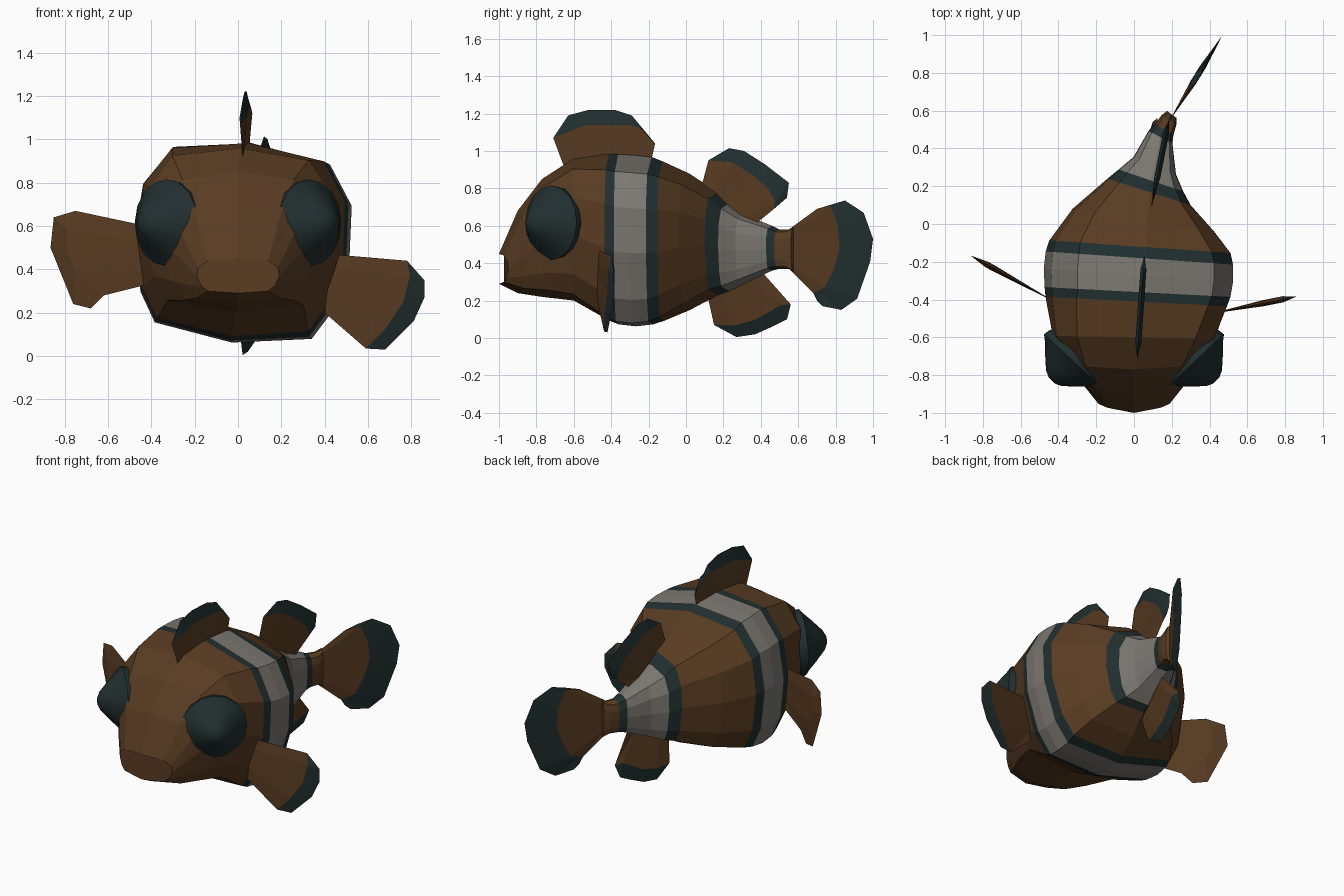
import bpy
import bmesh
from math import sin, cos, tan, pi, radians
from mathutils import Vector

default = bpy.data.objects.get("Cube")
if default:
    bpy.data.objects.remove(default, do_unlink=True)


def material(name, red, green, blue):
    mat = bpy.data.materials.new(name)
    mat.use_nodes = True
    colour = (red, green, blue, 1)
    mat.diffuse_color = colour
    mat.node_tree.nodes["Principled BSDF"].inputs["Base Color"].default_value = colour
    return mat


orange = material("burnt orange", .1, .045, .016)
dark = material("dark teal", .015, .028, .029)
pale = material("pale grey", .2, .185, .165)
PALETTE = (orange, dark, pale)
ORANGE, DARK, PALE = range(len(PALETTE))


def finish(name, bm):
    """Clean up a bmesh and turn it into an object with the shared palette."""
    bmesh.ops.remove_doubles(bm, verts=bm.verts, dist=.0005)
    bmesh.ops.recalc_face_normals(bm, faces=bm.faces)
    mesh = bpy.data.meshes.new(name)
    bm.to_mesh(mesh)
    bm.free()
    for mat in PALETTE:
        mesh.materials.append(mat)
    obj = bpy.data.objects.new(name, mesh)
    bpy.context.collection.objects.link(obj)
    return obj


def loft(name, rings, colours, cap_colours):
    """Skin closed rings of points, one colour index per band."""
    bm = bmesh.new()
    loops = [[bm.verts.new(point) for point in ring] for ring in rings]
    for first, second, colour in zip(loops, loops[1:], colours):
        for i in range(len(first)):
            j = (i + 1) % len(first)
            bm.faces.new((first[i], first[j], second[j], second[i])).material_index = colour
    for loop, colour in zip((loops[0], loops[-1]), cap_colours):
        bm.faces.new(loop).material_index = colour
    return finish(name, bm)


# Body: one boxy cross-section, resized and turned along a bending spine
half = [(0, 1), (.73, .88), (.97, .49), (1, -.03), (.89, -.59), (.73, -.88), (0, -1)]
section = half + [(-x, z) for x, z in reversed(half[1:-1])]


def body_ring(y, centre, width, low, high, yaw, roll, bulge):
    yaw, roll = radians(yaw), radians(roll)
    middle, height = (low + high) / 2, (high - low) / 2
    points = []
    for sx, sz in section:
        x, z = sx * width, sz * height
        x, z = x * cos(roll) + z * sin(roll), z * cos(roll) - x * sin(roll)
        points.append((centre + x * cos(yaw), y - x * tan(yaw) + bulge * sx * sx, middle + z))
    return points


# y, centre x, half width, low z, high z, yaw, roll, bulge, colour of the band behind
stations = [
    (-1, 0, .19, .29, .45, 0, 0, .05, ORANGE),
    (-.9, 0, .27, .24, .68, 0, 0, .05, ORANGE),
    (-.77, 0, .35, .22, .85, 0, 0, .03, ORANGE),
    (-.6, 0, .43, .2, .96, 1, 2, 0, ORANGE),
    (-.41, .01, .48, .09, .985, 3, 5, 0, DARK),
    (-.36, .015, .49, .07, .985, 3, 6, 0, PALE),
    (-.27, .02, .5, .06, .98, 4, 6, 0, PALE),
    (-.18, .025, .495, .07, .97, 4, 6, 0, DARK),
    (-.12, .03, .48, .09, .945, 4, 5, 0, ORANGE),
    (.02, .05, .38, .15, .88, 9, 3, 0, ORANGE),
    (.17, .08, .23, .23, .78, 17, 1, 0, DARK),
    (.23, .09, .18, .25, .72, 18, 0, 0, PALE),
    (.31, .11, .12, .29, .66, 21, 0, 0, PALE),
    (.46, .14, .07, .36, .6, 25, 0, 0, DARK),
    (.5, .16, .055, .37, .58, 27, 0, 0, ORANGE),
    (.55, .185, .045, .37, .58, 30, 0, 0, ORANGE),
    (.58, .2, .03, .35, .6, 32, 0, 0, ORANGE),
]
loft("body", [body_ring(*row[:-1]) for row in stations],
     [row[-1] for row in stations], (ORANGE, ORANGE))

# Eyes: rimmed, blunt cones facing outward and forward
eye_profile = [(.17, -.06), (.195, -.01), (.2, .025), (.18, .04),
               (.125, .095), (.06, .155), (.025, .172)]
SIDES = 16
for side, label in ((1, "left"), (-1, "right")):
    facing = Vector((side * .69, -.72, .02)).normalized()
    across = facing.cross(Vector((0, 0, 1))).normalized()
    upward = across.cross(facing)
    base = Vector((side * .315, -.705, .615))
    rings = []
    for radius, depth in eye_profile:
        turns = [2 * pi * i / SIDES for i in range(SIDES)]
        rings.append([base + facing * depth
                      + (across * cos(t) + upward * sin(t)) * radius for t in turns])
    eye = loft(label + "_eye", rings, [DARK] * len(rings), (DARK, DARK))
    bpy.ops.object.select_all(action="DESELECT")
    eye.select_set(True)
    bpy.context.view_layer.objects.active = eye
    bpy.ops.object.shade_smooth_by_angle(angle=radians(40))


# Fins: thin lens-shaped plates with a coloured band between border and edge
def fin(name, root, border, edge, place, band=DARK, thickness=.016):
    count = len(edge)
    start, end = Vector(root[0]), Vector(root[1])
    root_row = [start.lerp(end, i / (count - 1)) for i in range(count)]
    origin = place(0, 0)
    normal = (place(1, 0) - origin).cross(place(0, 1) - origin).normalized()
    bm = bmesh.new()
    for side in (1, -1):
        rows = []
        for row, swell in ((root_row, 0), (border, thickness), (edge, 0)):
            verts = []
            for i, (u, v) in enumerate(row):
                offset = swell * side if 0 < i < count - 1 else 0
                verts.append(bm.verts.new(place(u, v) + normal * offset))
            rows.append(verts)
        for lower, upper, colour in zip(rows, rows[1:], (ORANGE, band)):
            for i in range(count - 1):
                quad = (lower[i], lower[i + 1], upper[i + 1], upper[i])
                bm.faces.new(quad).material_index = colour
    return finish(name, bm)


fin("front_dorsal_fin", [(-.65, .91), (-.19, .93)],
    [(-.71, 1.07), (-.63, 1.1), (-.53, 1.14), (-.4, 1.14), (-.3, 1.14), (-.24, 1.12), (-.165, 1.04)],
    [(-.71, 1.07), (-.63, 1.19), (-.52, 1.22), (-.38, 1.22), (-.29, 1.19), (-.24, 1.13), (-.165, 1.04)],
    lambda y, z: Vector((.067 + .07 * y, y, z)))

fin("rear_dorsal_fin", [(.08, .8), (.36, .6)],
    [(.12, .95), (.25, .94), (.36, .87), (.44, .8), (.48, .73), (.47, .69)],
    [(.12, .95), (.23, 1.015), (.31, 1), (.42, .93), (.55, .83), (.54, .75)],
    lambda y, z: Vector((.09 + .2 * (y - .08), y, z)))

fin("anal_fin", [(.11, .25), (.4, .36)],
    [(.15, .07), (.26, .07), (.37, .1), (.46, .15), (.51, .18), (.56, .18)],
    [(.15, .07), (.27, .005), (.37, .02), (.46, .06), (.54, .1), (.56, .18)],
    lambda y, z: Vector((.02 + .2 * (y - .27) + .25 * z, y, z)))

fin("tail_fin", [(.55, .58), (.55, .37)],
    [(.7, .69), (.78, .71), (.82, .6), (.83, .48), (.8, .37), (.75, .27), (.68, .24)],
    [(.7, .69), (.85, .735), (.95, .67), (1, .53), (.985, .41), (.915, .21), (.83, .15)],
    lambda y, z: Vector((.19 + .62 * (y - .55), y, z)))
fin("tail_fin_lower_tip", [(.68, .24), (.7, .27)],
    [(.68, .24), (.71, .24), (.75, .27)], [(.7, .2), (.73, .17), (.83, .15)],
    lambda y, z: Vector((.19 + .62 * (y - .55), y, z)), thickness=.004)

fin("left_pectoral_fin", [(.43, .47), (.4, .2)],
    [(.78, .44), (.79, .37), (.76, .25), (.68, .13), (.59, .035)],
    [(.78, .44), (.86, .35), (.86, .27), (.81, .16), (.68, .03)],
    lambda x, z: Vector((x, -.46 + .2 * (x - .48), z)))

fin("right_pectoral_fin", [(-.42, .6), (-.42, .33)],
    [(-.75, .67), (-.78, .58), (-.78, .48), (-.74, .38), (-.62, .28)],
    [(-.75, .67), (-.85, .64), (-.865, .5), (-.76, .24), (-.68, .22)],
    lambda x, z: Vector((x, -.39 - .55 * (x + .46), z)), band=ORANGE)
